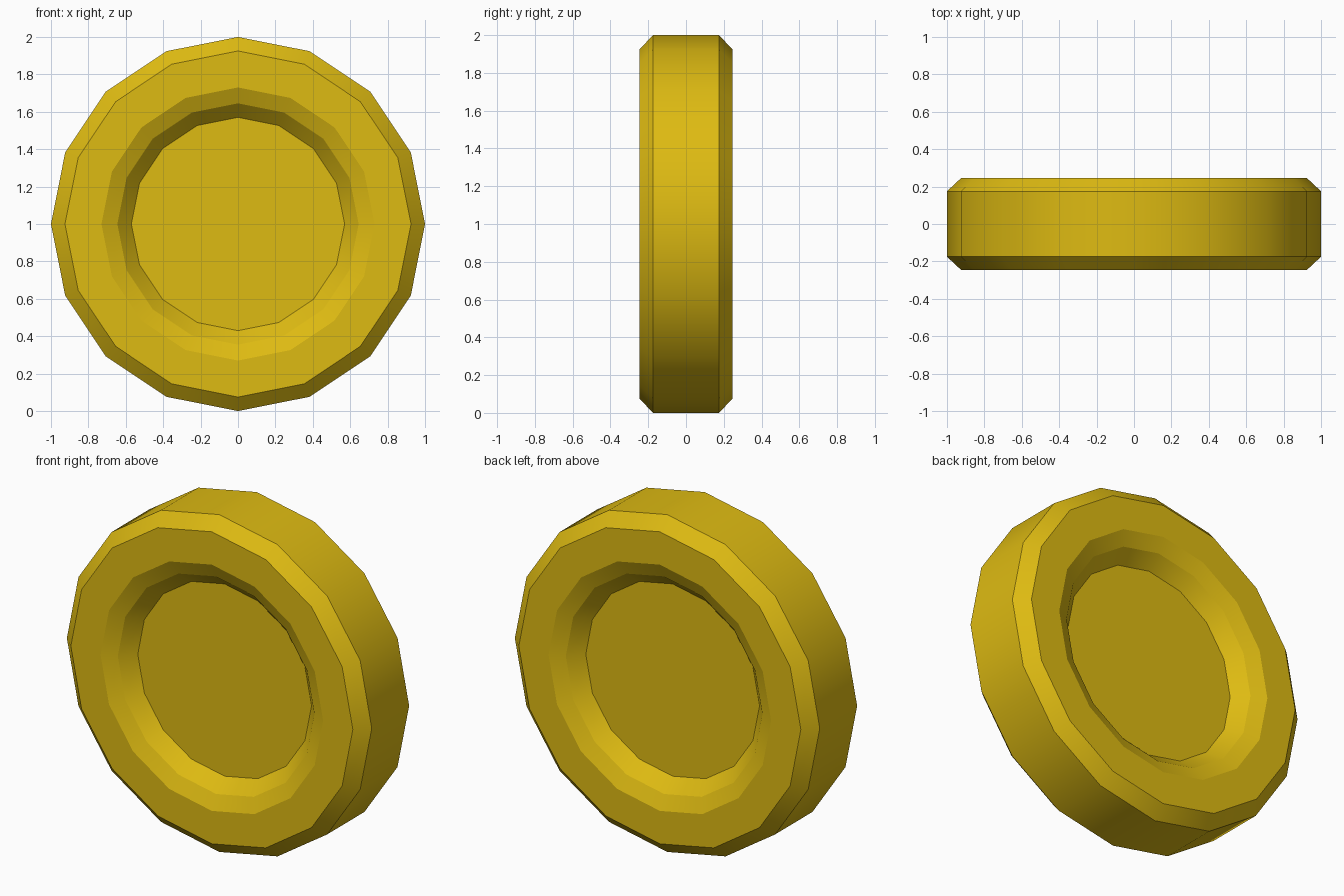
import bpy, bmesh, math

if "Cube" in bpy.data.objects:
    bpy.data.objects.remove(bpy.data.objects["Cube"])

SIDES = 16
# half profile as (radius, distance from mid plane): recess floor out to rim
HALF = [(0.57, 0.125), (0.645, 0.205), (0.73, 0.245), (0.925, 0.245), (1.0, 0.175)]
profile = [(r, -d) for r, d in HALF] + [(r, d) for r, d in reversed(HALF)]

# golden colour
gold = bpy.data.materials.new("golden yellow")
gold.diffuse_color = (0.73, 0.495, 0.006, 1)
gold.use_nodes = True
gold.node_tree.nodes["Principled BSDF"].inputs["Base Color"].default_value = gold.diffuse_color

# lathe the coin-like disc around the y axis
bm = bmesh.new()
rings = []
for r, y in profile:
    rings.append([bm.verts.new((r * math.cos(2 * math.pi * i / SIDES), y,
                                1 + r * math.sin(2 * math.pi * i / SIDES)))
                  for i in range(SIDES)])
for a, b in zip(rings, rings[1:]):
    for i in range(SIDES):
        j = (i + 1) % SIDES
        bm.faces.new((a[i], a[j], b[j], b[i]))

# flat recess floors, front and back
bm.faces.new(rings[0])
bm.faces.new(rings[-1])
bmesh.ops.recalc_face_normals(bm, faces=bm.faces)

# smooth around the circumference, crisp along every ring edge
for f in bm.faces:
    f.smooth = True
for ring in rings:
    for i in range(SIDES):
        bm.edges.get((ring[i], ring[(i + 1) % SIDES])).smooth = False

mesh = bpy.data.meshes.new("coin_disc")
bm.to_mesh(mesh)
bm.free()
mesh.materials.append(gold)
disc = bpy.data.objects.new("coin_disc", mesh)
bpy.context.collection.objects.link(disc)
